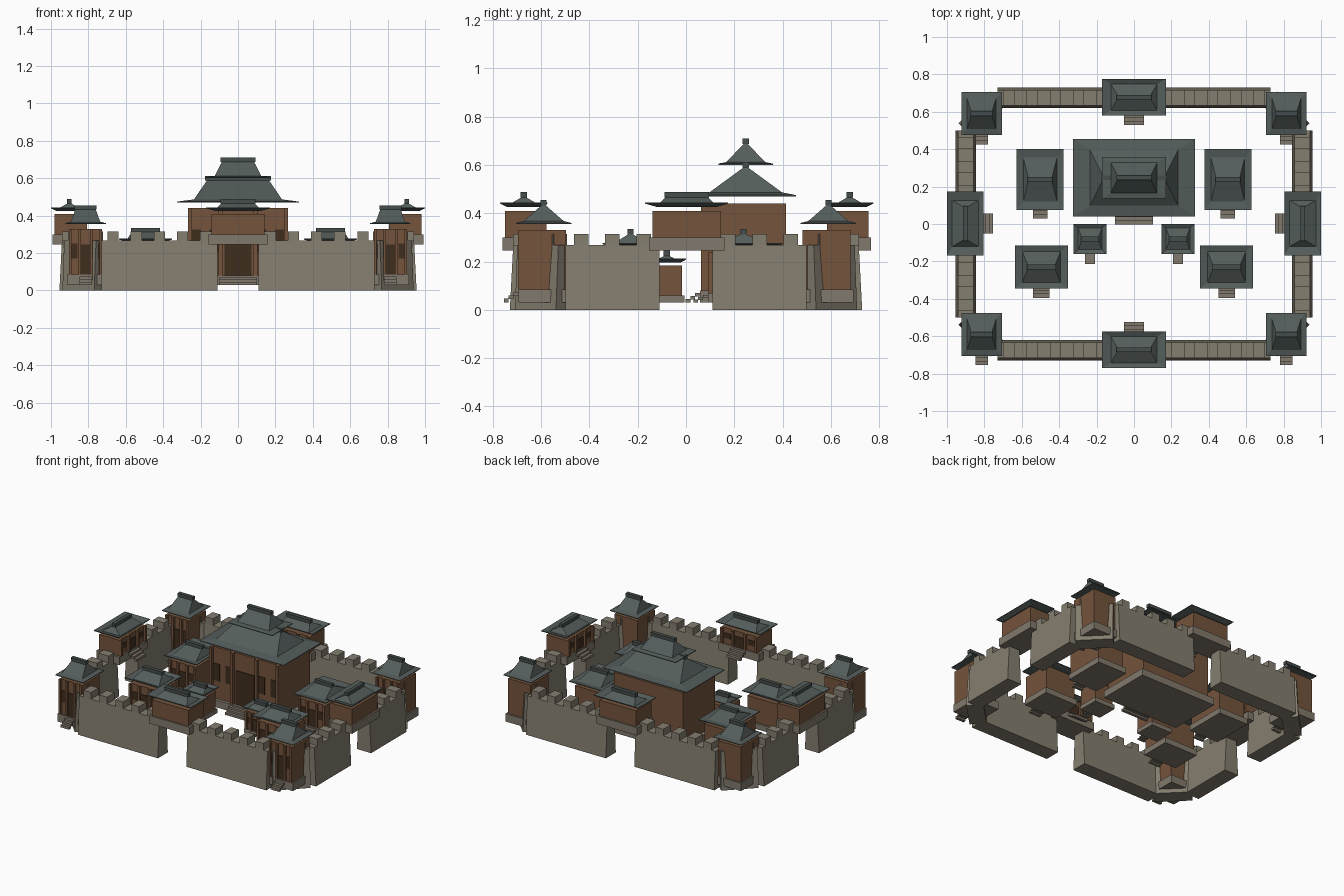
import bpy, bmesh, math
from mathutils import Matrix, Vector

if "Cube" in bpy.data.objects:
    bpy.data.objects.remove(bpy.data.objects["Cube"])


def material(name, rgb):
    m = bpy.data.materials.new(name)
    m.diffuse_color = (*rgb, 1)
    m.use_nodes = True
    m.node_tree.nodes["Principled BSDF"].inputs["Base Color"].default_value = m.diffuse_color
    return m


STONE = material("wall stone", (.235, .21, .16))
PLINTH = material("plinth stone", (.22, .19, .15))
WOOD = material("brown timber", (.175, .088, .045))
DARK = material("dark door wood", (.05, .026, .013))
TILE = material("grey green roof tile", (.088, .11, .105))
RIDGE = material("dark ridge tile", (.06, .075, .072))


def finish(bm, name, mat, M):
    bmesh.ops.recalc_face_normals(bm, faces=bm.faces)
    bm.transform(M)
    me = bpy.data.meshes.new(name)
    bm.to_mesh(me)
    bm.free()
    me.materials.append(mat)
    bpy.context.collection.objects.link(bpy.data.objects.new(name, me))


def loft(name, mat, rings, M):
    """Closed solid through rectangular rings (half x, half y, z)."""
    bm = bmesh.new()
    loops = [[bm.verts.new((sx * hx, sy * hy, z))
              for sx, sy in ((-1, -1), (1, -1), (1, 1), (-1, 1))] for hx, hy, z in rings]
    for a, b in zip(loops, loops[1:]):
        for i in range(4):
            j = (i + 1) % 4
            bm.faces.new((a[i], a[j], b[j], b[i]))
    bm.faces.new(loops[0][::-1])
    bm.faces.new(loops[-1])
    finish(bm, name, mat, M)


def boxes(name, mat, items, M):
    """One object of several boxes given as x0, x1, y0, y1, z0, z1."""
    bm = bmesh.new()
    for x0, x1, y0, y1, z0, z1 in items:
        mid = Matrix.Translation(((x0 + x1) / 2, (y0 + y1) / 2, (z0 + z1) / 2))
        size = Matrix.Diagonal((x1 - x0, y1 - y0, z1 - z0, 1))
        bmesh.ops.create_cube(bm, size=1, matrix=mid @ size)
    finish(bm, name, mat, M)


def roof(name, hw, hd, eave, dip, peak, M):
    """Hipped roof with a broad flat eave, plus its ridge beam."""
    t, k = .005, .72
    loft(name + "_roof", TILE, [
        (hw * k, hd * k, eave + dip - t), (hw, hd, eave - t), (hw, hd, eave),
        (hw * k, hd * k, eave + dip), (hw * .5, .006, peak)], M)
    c = hw * .54
    boxes(name + "_ridge", RIDGE, [(-c, c, -.013, .013, peak - .003, peak + .02)], M)


def building(name, x, y, hw, hd, z0, ph, top, eave, dip, peak, turn=0, windows=1):
    M = Matrix.Translation((x, y, 0)) @ Matrix.Rotation(turn, 4, 'Z')
    z1 = z0 + ph
    bw, bd, pw, pd = hw * .82, hd * .80, hw * .91, hd * .91
    boxes(name + "_plinth", PLINTH, [(-pw, pw, -pd, pd, z0, z1)], M)
    boxes(name + "_body", WOOD, [(-bw, bw, -bd, bd, z1, top)], M)
    # steps climb to the plinth on the local front
    s = hw * .31
    boxes(name + "_steps", PLINTH, [
        (-s, s, -pd - .02 * (3 - k), -pd - .02 * (2 - k), z0 + ph * k / 4,
         z0 + ph * (k + 1.2) / 4) for k in range(3)], M)
    # door, windows and posts on the front face
    h, f = top - z1, -bd
    d = hw * .22
    boxes(name + "_door", DARK, [(-d, d, f - .005, f + .002, z1, z1 + h * .66)], M)
    wins = []
    for side in (-1, 1):
        for i in range(windows):
            c = side * (d + (bw - d) * (i + .6) / (windows + .1))
            w = (bw - d) / windows * .25
            wins.append((c - w, c + w, f - .004, f + .002, z1 + h * .35, z1 + h * .68))
    boxes(name + "_windows", DARK, wins, M)
    r = .006 + hw * .012
    boxes(name + "_posts", WOOD, [
        (c - r, c + r, f - 2 * r, f, z1, top) for c in (-bw + r, -d * 1.3, d * 1.3, bw - r)], M)
    roof(name, hw, hd, eave, dip, peak, M)
    return M


def wall(name, p, q, n):
    """Battered wall from p to q with n battlement blocks."""
    p, q = Vector((*p, 0)), Vector((*q, 0))
    d = q - p
    h = d.length / 2
    M = Matrix.Translation((p + q) / 2) @ Matrix.Rotation(math.atan2(d.y, d.x), 4, 'Z')
    loft(name, STONE, [(h, .055, 0), (h, .041, .268)], M)
    step = 2 * h / n
    boxes(name + "_battlements", STONE, [
        (-h + step * (i + .5) - .03, -h + step * (i + .5) + .03, -.041, .041, .26, .315)
        for i in range(n)], M)


# octagonal curtain wall and corner towers, mirrored over both axes
for sx in (-1, 1):
    for sy in (-1, 1):
        tag = ("left" if sx < 0 else "right") + ("_front" if sy < 0 else "_back")
        wall("long_wall_" + tag, (sx * .11, sy * .675), (sx * .73, sy * .675), 5)
        wall("side_wall_" + tag, (sx * .9, sy * .11), (sx * .9, sy * .5), 3)
        wall("corner_wall_" + tag, (sx * .73, sy * .67), (sx * .9, sy * .5), 2)
        building("tower_" + tag, sx * .815, sy * .59, .108, .115,
                 .03, .055, .33, .36, .008, .435)

# gatehouses bridging the four gaps, facing the courtyard
for tag, x, y, a in (("front", 0, -.672, math.pi), ("back", 0, .678, 0),
                     ("left", -.902, .003, math.pi / 2), ("right", .902, .003, -math.pi / 2)):
    building("gatehouse_" + tag, x, y, .172, .098, .245, .055, .41, .445, -.014, .468, a)

# courtyard pavilions in mirrored pairs
for sx, tag in ((-1, "left"), (1, "right")):
    building("side_hall_" + tag, sx * .502, .238, .125, .162,
             .03, .04, .24, .277, -.008, .315)
    building("front_pavilion_" + tag, sx * .495, -.23, .142, .115,
             .03, .04, .24, .277, -.01, .315)
    building("small_pavilion_" + tag, sx * .235, -.08, .088, .08,
             .03, .03, .183, .213, -.012, .225)

# main hall with a second roof tier
hall = building("main_hall", 0, .2475, .327, .208, .03, .05, .44, .475, .012, .592, windows=2)
roof("main_hall_upper", .172, .112, .606, .006, .69, hall)
